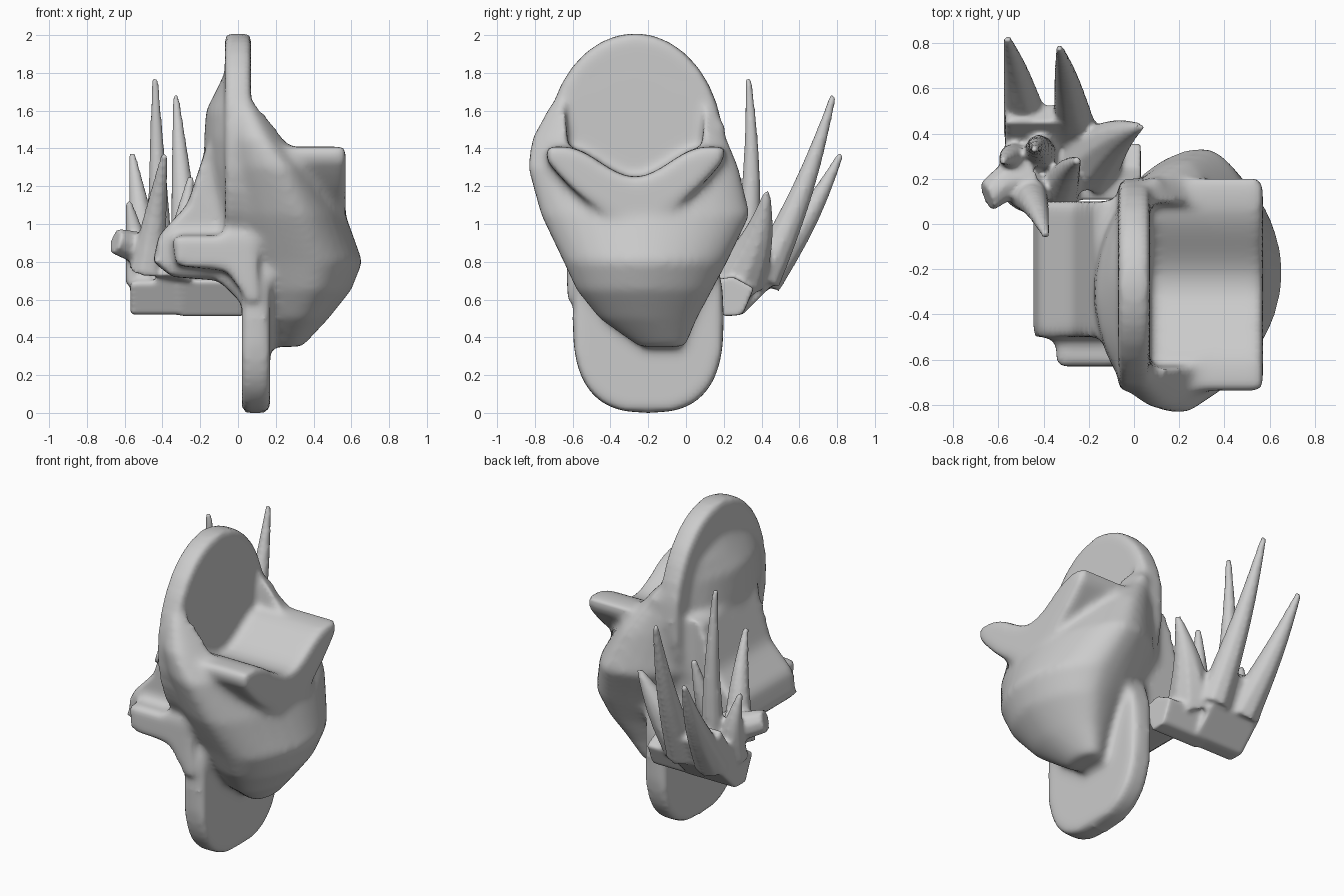
import bpy, bmesh, math
from mathutils import Vector

cube = bpy.data.objects.get("Cube")
if cube:
    bpy.data.objects.remove(cube, do_unlink=True)

clay = bpy.data.materials.new("clay_grey")
clay.use_nodes = True
clay.diffuse_color = (.6, .6, .6, 1)
shader = clay.node_tree.nodes["Principled BSDF"]
shader.inputs["Base Color"].default_value = clay.diffuse_color


def skin(bm, rings):
    """Skin a list of equal point rings and cap both ends."""
    loops = [[bm.verts.new(point) for point in ring] for ring in rings]
    count = len(loops[0])
    for lower, upper in zip(loops, loops[1:]):
        for i in range(count):
            j = (i + 1) % count
            bm.faces.new((lower[i], lower[j], upper[j], upper[i]))
    bm.faces.new(loops[0][::-1])
    bm.faces.new(loops[-1])


def slab_across_x(bm, outline, start, end):
    skin(bm, [[(x, y, z) for y, z in outline] for x in (start, end)])


def slab_across_y(bm, outline, start, end):
    skin(bm, [[(x, y, z) for x, z in outline] for y in (start, end)])


def rounded(center, half, power, sides=32):
    """Oval outline; a smaller power makes it boxier."""
    def wave(value):
        return math.copysign(abs(value) ** power, value)
    angles = [math.tau * k / sides for k in range(sides)]
    return [(center[0] + half[0] * wave(math.cos(a)),
             center[1] + half[1] * wave(math.sin(a))) for a in angles]


def finger(bm, base, tip, thickness, end_thickness=.018, steps=8, sides=9):
    """Tapered, slightly bowed tube from base to tip."""
    base, tip = Vector(base), Vector(tip)
    side = (tip - base).cross(Vector((1, 0, 0))).normalized()
    across = (tip - base).cross(side).normalized()
    rings = []
    for step in range(steps + 1):
        t = step / steps
        middle = base.lerp(tip, t)
        middle.y += .03 * math.sin(math.pi * t)
        radius = thickness + (end_thickness - thickness) * t
        rings.append([middle + radius * (side * math.cos(a) + across * math.sin(a))
                      for a in (math.tau * k / sides for k in range(sides))])
    skin(bm, rings)


def finish(name, bm):
    bmesh.ops.recalc_face_normals(bm, faces=bm.faces[:])
    mesh = bpy.data.meshes.new(name)
    bm.to_mesh(mesh)
    bm.free()
    mesh.materials.append(clay)
    part = bpy.data.objects.new(name, mesh)
    bpy.context.collection.objects.link(part)
    return part


def fuse(part, voxel):
    modifier = part.modifiers.new("Fuse", 'REMESH')
    modifier.mode = 'VOXEL'
    modifier.voxel_size = voxel
    modifier.use_smooth_shade = True


def soften(part, steps):
    modifier = part.modifiers.new("Soften", 'SMOOTH')
    modifier.factor = .5
    modifier.iterations = steps


# Body core: stacked lopsided ovals, each as height, x range and y range
levels = [
    (.35, (.17, .34), (-.25, 0)),
    (.5, (.07, .48), (-.46, .06)),
    (.65, (0, .6), (-.58, .14)),
    (.8, (-.1, .66), (-.65, .22)),
    (1.05, (-.17, .57), (-.77, .34)),
    (1.3, (-.18, .43), (-.84, .28)),
    (1.45, (-.18, .29), (-.82, .22)),
    (1.6, (-.17, .18), (-.74, .13)),
    (1.7, (-.12, .09), (-.66, .1)),
    (1.82, (-.06, .06), (-.5, -.05)),
]
bm = bmesh.new()
rings = []
for height, (left, right), (front, back) in levels:
    # the widest line sits toward the right, so the left side tapers longer
    widest = left + .65 * (right - left)
    ring = []
    for u, v in rounded((0, 0), (1, 1), 1.1):
        x = widest + u * (right - widest if u > 0 else widest - left)
        ring.append((x, (front + back) / 2 + v * (back - front) / 2, height))
    rings.append(ring)
skin(bm, rings)

# Upright backrest disc with a small nub, and the keel slab below
slab_across_x(bm, rounded((-.27, 1.4), (.47, .61), 1), -.07, .07)
finger(bm, (.08, .08, 1.46), (.1, .2, 1.53), .06, end_thickness=.03)
slab_across_x(bm, rounded((-.2, .5), (.4, .5), .75), .02, .17)


# Winged seat: dished top curve and bowl-shaped underside
def dish(reach, steps=16):
    """Top curve of the seat, running between -reach and reach."""
    curve = []
    for k in range(steps + 1):
        t = reach * (2 * k / steps - 1)
        rise = math.cos(math.pi * min(1, abs(t) / .8))
        curve.append((.47 * t - .27, 1.33 - .08 * rise))
    return curve


seat_top = dish(1)
seat_underside = [(y, 1.03 + 1.4 * (y + .27) ** 2) for y, z in reversed(seat_top)]
slab_across_x(bm, seat_top + seat_underside, 0, .57)

# Sloping rear flank and the narrower ledge at its front
flank = [(-.17, 1.4), (-.27, 1.1), (-.42, .94), (-.45, .8), (-.35, .72),
         (-.1, .7), (0, .6), (.1, .6), (.1, 1.4)]
slab_across_y(bm, flank, -.5, .1)
ledge = [(-.35, .94), (-.33, .78), (-.06, .75), (.05, .6), (.1, .6), (.1, .94)]
slab_across_y(bm, ledge, -.63, -.3)
body = finish("body", bm)

# Hollow above the seat, in front of the backrest
bm = bmesh.new()
slab_across_x(bm, dish(.75) + [(.12, 1.8), (-.66, 1.8)], .07, 1)
hollow = finish("seat_hollow_cutter", bm)
hollow.hide_render = True
hollow.hide_viewport = True

fuse(body, .025)
cut = body.modifiers.new("Hollow", 'BOOLEAN')
cut.operation = 'DIFFERENCE'
cut.object = hollow
fuse(body, .02)
soften(body, 7)

# Clawed hand: palm and wrist
bm = bmesh.new()
palm = [(.12, .7), (.2, .52), (.3, .52), (.45, .67), (.53, .86), (.45, .95), (.27, .68)]
slab_across_x(bm, palm, -.57, -.22)
wrist = [(.1, .7), (.2, .51), (.3, .52), (.36, .66), (.25, .72)]
slab_across_x(bm, wrist, -.3, .03)

# Clawed hand: long fingers, short fingers and a blunt stub
finger(bm, (-.26, .4, .7), (-.33, .78, 1.68), .1)
finger(bm, (-.47, .4, .7), (-.56, .82, 1.37), .11)
finger(bm, (-.41, .3, .7), (-.44, .33, 1.77), .08)
finger(bm, (-.2, .27, .7), (.03, .43, 1.17), .15)
finger(bm, (-.48, .15, .75), (-.39, -.05, 1.37), .1)
finger(bm, (-.5, .25, .7), (-.58, .28, 1.12), .1)
finger(bm, (-.34, .12, .7), (-.25, .28, 1.25), .1)
finger(bm, (-.45, .2, .85), (-.65, .12, .91), .1, end_thickness=.07)
hand = finish("clawed_hand", bm)
fuse(hand, .014)
soften(hand, 5)
